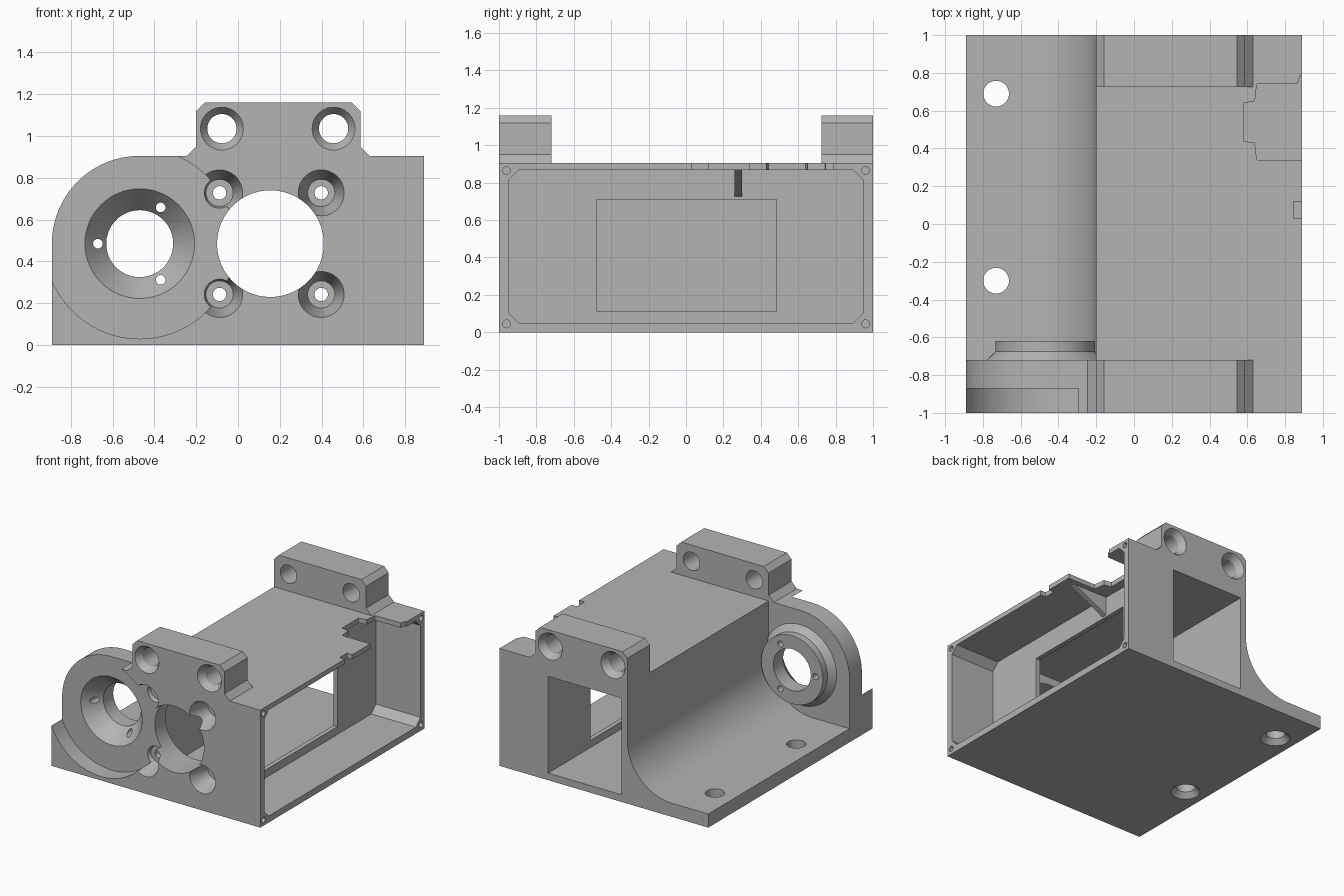
import bpy, bmesh
from math import sin, cos, pi, radians
from mathutils import Vector, Matrix

cube = bpy.data.objects.get("Cube")
if cube:
    bpy.data.objects.remove(cube, do_unlink=True)

grey = bpy.data.materials.new("warm_grey_metal")
grey.use_nodes = True
GREY = (0.46, 0.455, 0.45, 1)
grey.diffuse_color = GREY
grey.node_tree.nodes["Principled BSDF"].inputs["Base Color"].default_value = GREY


def finish(name, bm):
    bmesh.ops.recalc_face_normals(bm, faces=bm.faces)
    mesh = bpy.data.meshes.new(name)
    bm.to_mesh(mesh)
    bm.free()
    mesh.materials.append(grey)
    ob = bpy.data.objects.new(name, mesh)
    bpy.context.collection.objects.link(ob)
    return ob


def prism(name, pts, a, b, axis="y"):
    """Extrude a 2D outline from a to b along an axis."""
    place = {"x": lambda u, v, w: (w, u, v),
             "y": lambda u, v, w: (u, w, v),
             "z": lambda u, v, w: (u, v, w)}[axis]
    bm = bmesh.new()
    lower, upper = [[bm.verts.new(place(u, v, w)) for u, v in pts] for w in (a, b)]
    bm.faces.new(lower)
    bm.faces.new(upper)
    n = len(pts)
    for i in range(n):
        j = (i + 1) % n
        bm.faces.new((lower[i], lower[j], upper[j], upper[i]))
    return finish(name, bm)


def rod(name, start, end, r1, r2=None, axis="y", segs=64):
    """Cylinder or cone between two points."""
    a, b = Vector(start), Vector(end)
    d = b - a
    bm = bmesh.new()
    rot = d.to_track_quat("Z", "Y").to_matrix().to_4x4()
    bmesh.ops.create_cone(bm, cap_ends=True, segments=segs, radius1=r1,
                          radius2=r1 if r2 is None else r2, depth=d.length,
                          matrix=Matrix.Translation((a + b) / 2) @ rot)
    return finish(name, bm)


def yrod(x, z, y0, y1, r1, r2=None, segs=64):
    return rod("bore_cutter", (x, y0, z), (x, y1, z), r1, r2, segs=segs)


def rect(u0, u1, v0, v1):
    return [(u0, v0), (u1, v0), (u1, v1), (u0, v1)]


def arc(cx, cz, r, a0, a1, n=20):
    return [(cx + r * cos(radians(a0 + (a1 - a0) * i / n)),
             cz + r * sin(radians(a0 + (a1 - a0) * i / n))) for i in range(n + 1)]


def combine(target, tool, operation="DIFFERENCE"):
    mod = target.modifiers.new("combine", "BOOLEAN")
    mod.operation, mod.solver, mod.object = operation, "EXACT", tool
    bpy.context.view_layer.objects.active = target
    bpy.ops.object.modifier_apply(modifier=mod.name)
    bpy.data.objects.remove(tool, do_unlink=True)


W, TOP, BASE, WALL = 0.89, 0.905, 0.105, -0.2
BX, BZ = -0.47, 0.485          # bearing centre
HX = 0.155                     # large bore centre
FIL = 0.38                     # base fillet radius

# Main body: box section with a swept fillet running into the base flange
body = prism("housing", [(W, 0), (W, TOP), (WALL, TOP)]
             + arc(WALL - FIL, BASE + FIL, FIL, 0, -90)
             + [(-W, BASE), (-W, 0)], -0.85, 1)

# Front plate with rounded bearing shoulder and raised lug
lug = [(0.63, TOP), (0.585, 0.95), (0.585, 1.12), (0.545, 1.16),
       (-0.16, 1.16), (WALL, 1.12)]
combine(body, prism("front_plate", [(W, 0), (W, TOP)] + lug
                    + [(WALL, 0.95), (-0.245, TOP)]
                    + arc(BX, BZ, 0.42, 90, 180, 24) + [(-W, 0)], -1, -0.72), "UNION")

# Rear lug
combine(body, prism("rear_lug", lug + [(WALL, 0.8), (0.63, 0.8)], 0.725, 1), "UNION")

# Bearing boss with chamfered root
combine(body, yrod(BX, BZ, -0.8, -0.62, 0.263), "UNION")
combine(body, yrod(BX, BZ, -0.73, -0.675, 0.32, 0.263), "UNION")

# Bearing recess, conical seat, through bore and three small screw holes
combine(body, yrod(BX, BZ, -1.1, -0.87, 0.455, segs=96))
combine(body, yrod(BX, BZ, -0.871, -0.74, 0.263, 0.16))
combine(body, yrod(BX, BZ, -0.9, -0.5, 0.16))
for k in range(3):
    a = pi / 3 + k * 2 * pi / 3
    combine(body, yrod(BX + 0.2 * cos(a), BZ + 0.2 * sin(a), -0.95, -0.5, 0.023, segs=24))

# Through tunnel open at the back
combine(body, prism("tunnel_cutter", rect(-0.15, 0.475, 0.055, 0.8), -0.74, 1.1))

# Side bay with chamfered corners, and the window in its inner wall
c, y1, z0, z1 = 0.055, 0.95, 0.05, 0.868
combine(body, prism("bay_cutter", [(-y1 + c, z0), (y1 - c, z0), (y1, z0 + c), (y1, z1 - c),
                                   (y1 - c, z1), (-y1 + c, z1), (-y1, z1 - c),
                                   (-y1, z0 + c)], 0.51, 1.0, "x"))
combine(body, prism("window_cutter", rect(-0.475, 0.485, 0.11, 0.71), 0.4, 0.6, "x"))

# Notches in the roof edge
combine(body, prism("notch_cutter", [(1, 0.79), (0.88, 0.785), (0.865, 0.745), (0.65, 0.74),
                                     (0.64, 0.65), (0.58, 0.64), (0.58, 0.44), (0.64, 0.43),
                                     (0.65, 0.34), (1, 0.34)], 0.8, 1, "z"))
combine(body, prism("small_notch_cutter", rect(0.845, 1, 0.03, 0.12), 0.8, 1, "z"))

# Gusset under the roof
combine(body, prism("gusset", [(0.5, 0.72), (0.8, 0.868), (0.8, 0.88), (0.5, 0.88)],
                    0.26, 0.3), "UNION")

# Large front bore and four countersunk screws around it
combine(body, yrod(HX, BZ, -1.1, -0.7, 0.255, segs=96))
for sx in (-1, 1):
    for sz in (-1, 1):
        x, z = HX + sx * 0.243, BZ + sz * 0.243
        combine(body, yrod(x, z, -1.001, -0.84, 0.11, 0.065, 48))
        combine(body, yrod(x, z, -0.9, -0.7, 0.032, segs=32))

# Lug bores, countersunk on the outer faces
for x in (-0.077, 0.457):
    for s in (-1, 1):
        combine(body, yrod(x, 1.035, s * 1.1, s * 0.6, 0.07, segs=48))
        combine(body, yrod(x, 1.035, s * 1.001, s * 0.95, 0.103, 0.069, 48))

# Base flange holes, countersunk from below
for y in (-0.3, 0.69):
    combine(body, rod("flange_cutter", (-0.73, y, -0.1), (-0.73, y, 0.3), 0.068, segs=48))
    combine(body, rod("flange_cutter", (-0.73, y, -0.001), (-0.73, y, 0.04), 0.105, 0.067, segs=48))

# Cover screw holes at the corners of the open side
for y in (-0.96, 0.96):
    for z in (0.045, 0.865):
        combine(body, rod("cover_cutter", (0.75, y, z), (1, y, z), 0.021, segs=24))

# Smooth curved walls, keep edges crisp
bpy.ops.object.select_all(action="DESELECT")
body.select_set(True)
bpy.context.view_layer.objects.active = body
bpy.ops.object.shade_smooth_by_angle(angle=radians(20))
